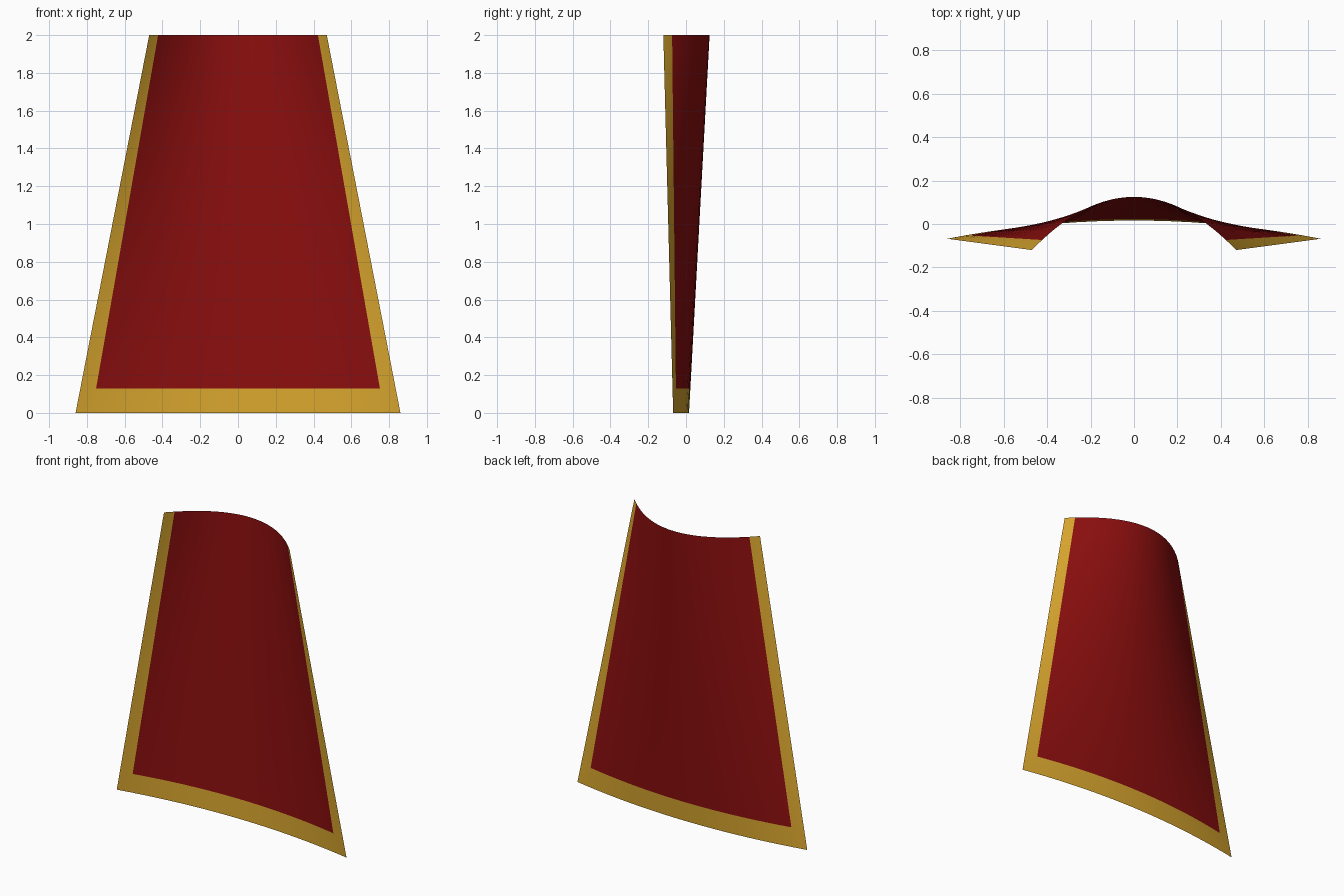
import bpy

cube = bpy.data.objects.get("Cube")
if cube:
    bpy.data.objects.remove(cube, do_unlink=True)


def material(name, colour):
    mat = bpy.data.materials.new(name)
    mat.use_nodes = True
    mat.diffuse_color = colour
    mat.node_tree.nodes["Principled BSDF"].inputs["Base Color"].default_value = colour
    return mat


red = material("dark red cloth", (0.26, 0.0045, 0.0045, 1))
gold = material("gold trim", (0.69, 0.38, 0.028, 1))

HEIGHT, HEM, TRIM = 2.0, 0.13, 0.9   # hem height, trim start across the half width


def lerp(a, b, t):
    return a + (b - a) * t


def cloth_point(u, z):
    """Point on the curved sheet: u runs -1..1 across, z is height."""
    t = z / HEIGHT
    half_width = lerp(0.86, 0.47, t)
    middle = lerp(0.016, 0.125, t)
    depth = lerp(0.084, 0.245, t)
    return (u * half_width, middle - depth * u * u, z)


# Stations across and up the sheet, with lines along the trim edges
steps = 18
across = [-1, -0.95] + [lerp(-TRIM, TRIM, i / steps) for i in range(steps + 1)] + [0.95, 1]
up = [0, HEM / 2] + [lerp(HEM, HEIGHT, i / steps) for i in range(steps + 1)]

# Cape sheet
verts = [cloth_point(u, z) for z in up for u in across]
n = len(across)
faces = [(r * n + c, r * n + c + 1, (r + 1) * n + c + 1, (r + 1) * n + c)
         for r in range(len(up) - 1) for c in range(n - 1)]
mesh = bpy.data.meshes.new("cape")
mesh.from_pydata(verts, [], faces)
mesh.materials.append(red)
mesh.materials.append(gold)

# Gold along the hem and both side edges
for i, face in enumerate(mesh.polygons):
    row, col = divmod(i, n - 1)
    on_side = abs(across[col] + across[col + 1]) / 2 > TRIM
    on_hem = up[row + 1] <= HEM + 0.001
    face.material_index = 1 if on_side or on_hem else 0
    face.use_smooth = True
mesh.update()

cape = bpy.data.objects.new("cape", mesh)
bpy.context.collection.objects.link(cape)
